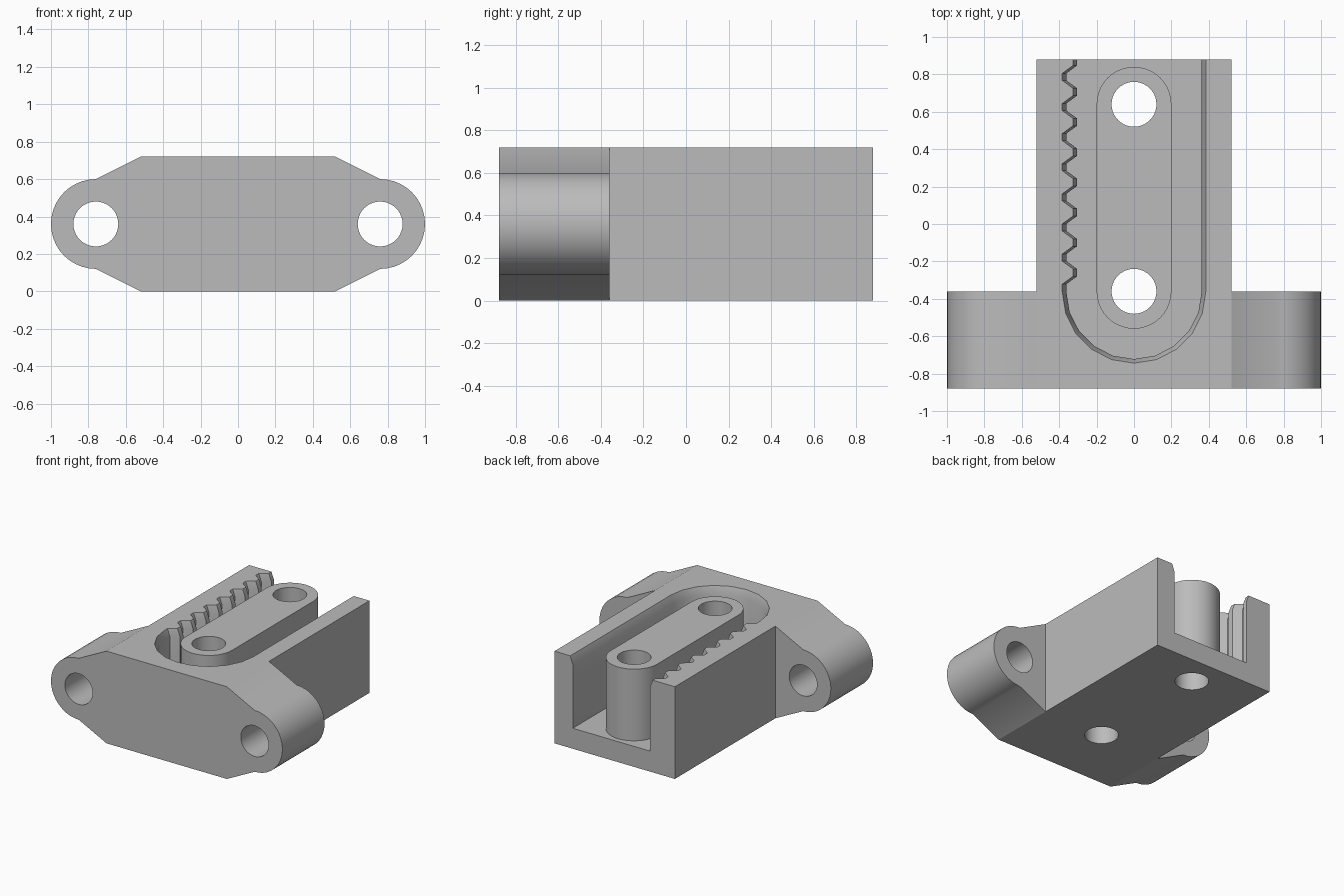
import bpy, bmesh
from math import sin, cos, pi, radians
from mathutils import Vector

cube = bpy.data.objects.get("Cube")
if cube:
    bpy.data.objects.remove(cube, do_unlink=True)

grey = bpy.data.materials.new("plain grey")
grey.use_nodes = True
colour = (0.5, 0.5, 0.5, 1)
grey.diffuse_color = colour
grey.node_tree.nodes["Principled BSDF"].inputs["Base Color"].default_value = colour

HEIGHT, FLOOR = 0.72, 0.16
BACK, STEP = 0.88, -0.36          # open end, rear of the mounting ears
EAR_X, EAR_Z = 0.76, 0.36
HOLE = 0.12


def loft(name, rings):
    """Solid skinned through matching rings of 3D points."""
    bm = bmesh.new()
    loops = [[bm.verts.new(p) for p in ring] for ring in rings]
    for a, b in zip(loops, loops[1:]):
        for i in range(len(a)):
            j = (i + 1) % len(a)
            bm.faces.new((a[i], a[j], b[j], b[i]))
    bm.faces.new(loops[0][::-1])
    bm.faces.new(loops[-1])
    bmesh.ops.recalc_face_normals(bm, faces=bm.faces)
    mesh = bpy.data.meshes.new(name)
    bm.to_mesh(mesh)
    bm.free()
    mesh.materials.append(grey)
    ob = bpy.data.objects.new(name, mesh)
    bpy.context.collection.objects.link(ob)
    return ob


def upright(name, outline, z0, z1):
    return loft(name, [[(x, y, z) for x, y in outline] for z in (z0, z1)])


def lengthwise(name, outline, y0, y1):
    return loft(name, [[(x, y, z) for x, z in outline] for y in (y0, y1)])


def arc(cx, cy, r, start, end, steps):
    angles = [radians(start + (end - start) * i / steps) for i in range(steps + 1)]
    return [(cx + r * cos(a), cy + r * sin(a)) for a in angles]


def circle(cx, cy, r):
    return arc(cx, cy, r, 0, 360, 40)[:-1]


def combine(target, tool, operation):
    """Apply a boolean and discard the tool."""
    mod = target.modifiers.new(operation, 'BOOLEAN')
    mod.operation, mod.solver, mod.object = operation, 'EXACT', tool
    bpy.context.view_layer.objects.active = target
    bpy.ops.object.modifier_apply(modifier=mod.name)
    bpy.data.objects.remove(tool, do_unlink=True)


# Body block with a tapered flange ending in two round ears
body = lengthwise("clamp_body", [(-0.52, 0), (0.52, 0), (0.52, HEIGHT), (-0.52, HEIGHT)],
                  -BACK, BACK)
flange = [(-0.52, 0), (0.52, 0)]
flange += arc(EAR_X, EAR_Z, 0.24, -90, 90, 20)
flange += [(0.52, HEIGHT), (-0.52, HEIGHT)]
flange += arc(-EAR_X, EAR_Z, 0.24, 90, 270, 20)
combine(body, lengthwise("flange", flange, -BACK, STEP), 'UNION')


# Belt channel: plain wall, round end, toothed wall, flared at the rim
def channel_outline(flare):
    r = 0.362 + flare
    points = [(r, 0.95)] + arc(0, STEP, r, 0, -180, 10)
    valley, tip = -r, -0.305 - flare
    for k in range(8):
        y = -0.26 + 0.161 * k
        points += [(valley, y - 0.062), (tip, y - 0.02)]
        if k < 7:
            points += [(tip, y + 0.02), (valley, y + 0.062)]
    return points + [(tip, 0.95)]


levels = [(FLOOR, 0), (HEIGHT - 0.06, 0), (HEIGHT, 0.022), (HEIGHT + 0.1, 0.022)]
channel = loft("channel", [[(x, y, z) for x, y in channel_outline(f)] for z, f in levels])
combine(body, channel, 'DIFFERENCE')

# Long rounded island the belt loops around
stadium = arc(0, 0.64, 0.2, 0, 180, 20) + arc(0, STEP, 0.2, 180, 360, 20)
combine(body, upright("island", stadium, FLOOR - 0.05, HEIGHT), 'UNION')

# Screw holes: two down through the island, one through each ear
for y in (0.64, STEP):
    combine(body, upright("hole", circle(0, y, HOLE), -0.1, HEIGHT + 0.1), 'DIFFERENCE')
for side in (-1, 1):
    combine(body, lengthwise("hole", circle(side * EAR_X, EAR_Z, HOLE), -1, 0), 'DIFFERENCE')

# Smooth the round walls, keep the edges crisp
bpy.ops.object.select_all(action='DESELECT')
body.select_set(True)
bpy.context.view_layer.objects.active = body
bpy.ops.object.shade_smooth_by_angle(angle=radians(25))
